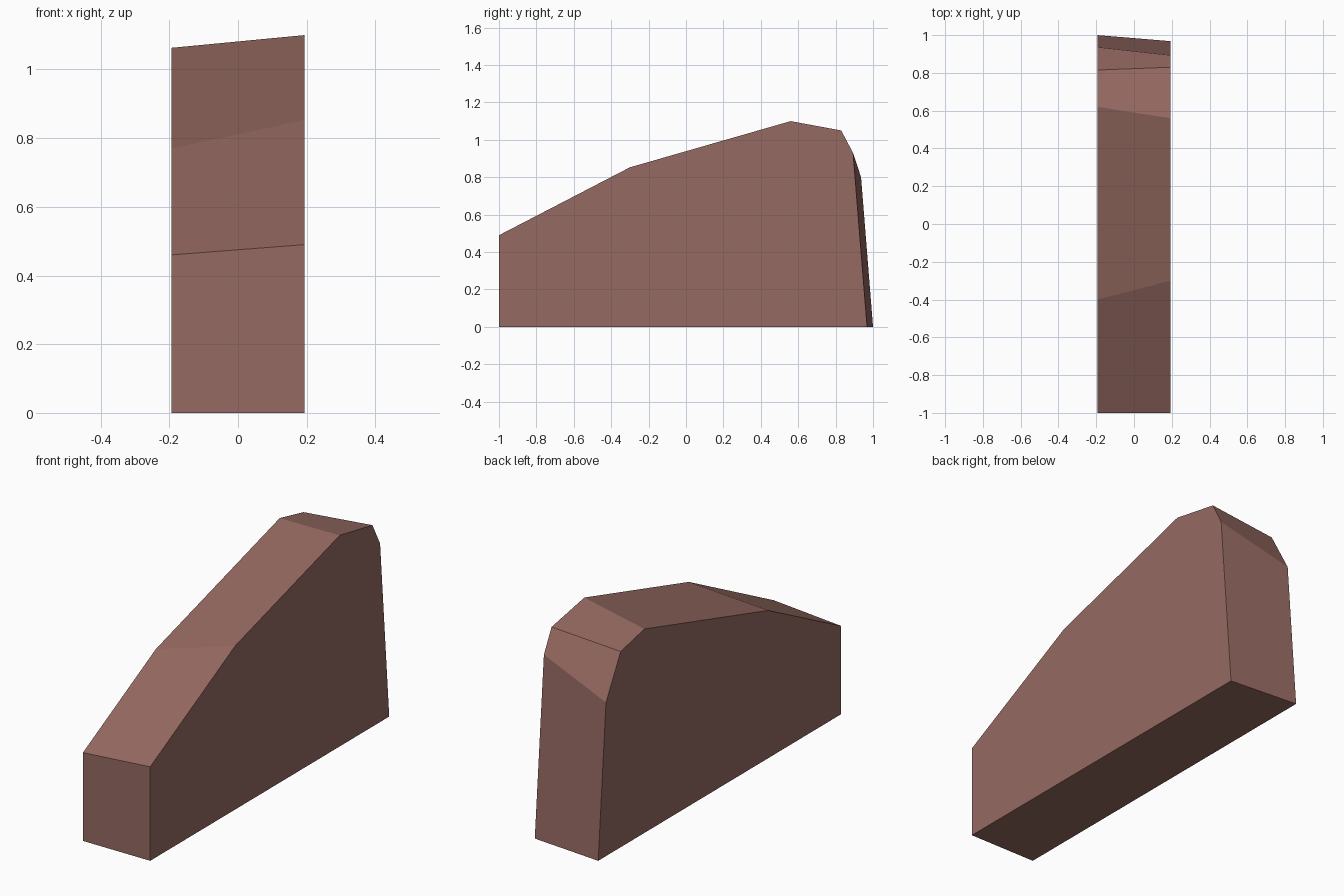
import bpy
import bmesh

cube = bpy.data.objects.get("Cube")
if cube:
    bpy.data.objects.remove(cube, do_unlink=True)

# Single reddish brown material
brown = bpy.data.materials.new("reddish_brown")
brown.use_nodes = True
colour = (0.30, 0.143, 0.119, 1.0)
brown.diffuse_color = colour
brown.node_tree.nodes["Principled BSDF"].inputs["Base Color"].default_value = colour

# Side outlines as (y, z), from the front foot over the top to the back foot
HALF_WIDTH = 0.194
left_outline = [(-1, 0), (-1, 0.49), (-0.30, 0.853), (0.56, 1.10),
                (0.83, 1.05), (0.893, 0.93), (0.968, 0)]
right_outline = [(-1, 0), (-1, 0.46), (-0.40, 0.77), (0.62, 1.063),
                 (0.815, 1.02), (0.936, 0.80), (1, 0)]


def tapered_block(name, right, left, half_width, material):
    """Join two matching side outlines into a closed flat-faced block."""
    bm = bmesh.new()
    a = [bm.verts.new((-half_width, y, z)) for y, z in right]
    b = [bm.verts.new((half_width, y, z)) for y, z in left]
    bm.faces.new(a)
    bm.faces.new(b[::-1])
    for i in range(len(a)):
        j = (i + 1) % len(a)
        bm.faces.new((a[i], b[i], b[j], a[j]))
    bmesh.ops.recalc_face_normals(bm, faces=bm.faces)
    mesh = bpy.data.meshes.new(name)
    bm.to_mesh(mesh)
    bm.free()
    mesh.materials.append(material)
    obj = bpy.data.objects.new(name, mesh)
    bpy.context.collection.objects.link(obj)
    return obj


# Sloped wedge block
tapered_block("wedge_block", right_outline, left_outline, HALF_WIDTH, brown)
